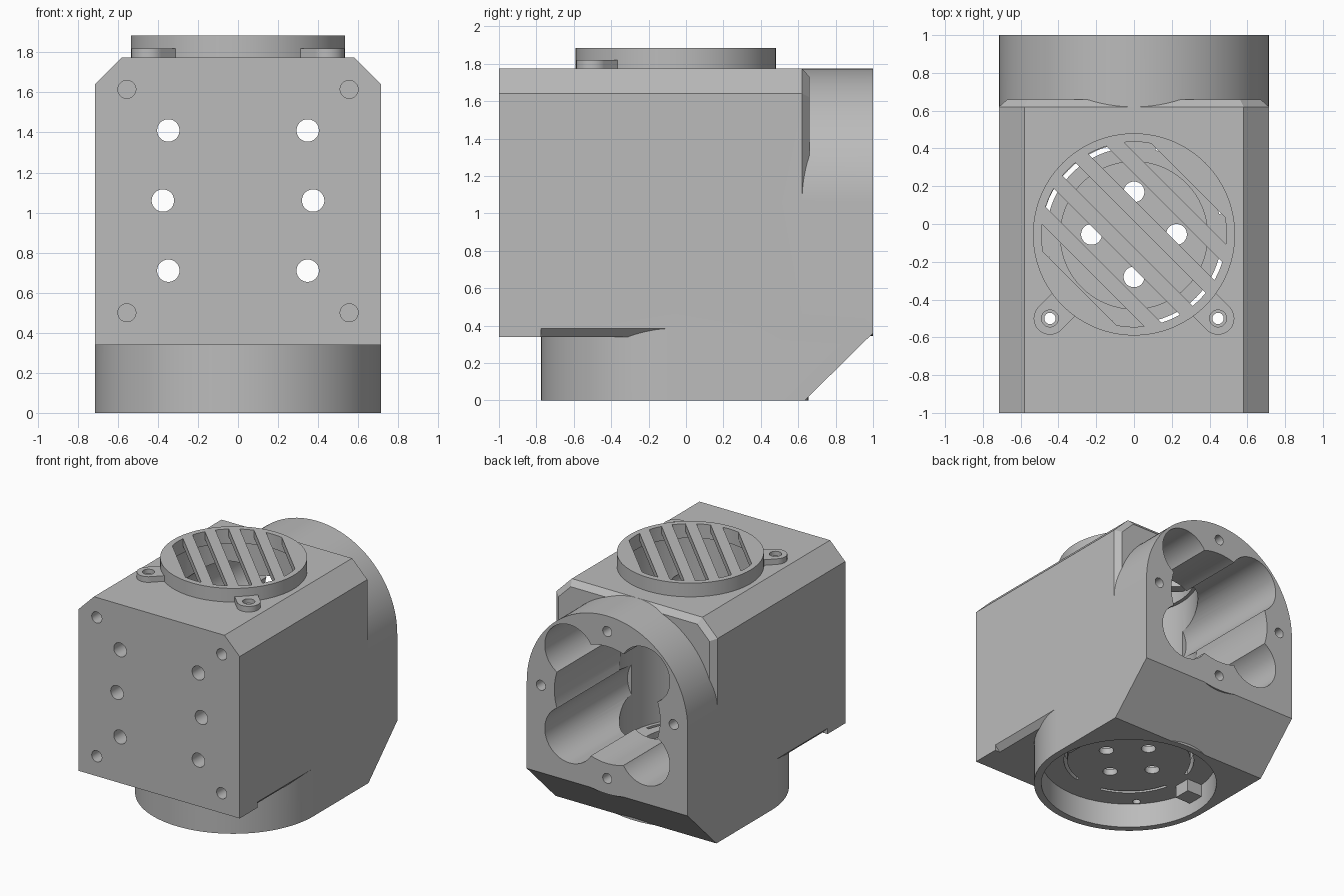
import bpy, bmesh, math
from mathutils import Matrix, Vector

cube = bpy.data.objects.get("Cube")
if cube:
    bpy.data.objects.remove(cube, do_unlink=True)

grey = bpy.data.materials.new("plain_grey")
grey.use_nodes = True
COLOUR = (0.5, 0.5, 0.5, 1)
grey.diffuse_color = COLOUR
grey.node_tree.nodes["Principled BSDF"].inputs["Base Color"].default_value = COLOUR

R = 0.715          # outer radius of both sockets, half width of the housing
CY, CZ = -0.06, 1.06   # centre of the vertical and of the rear socket
TOP = 1.775


def obj_from(bm, name):
    bmesh.ops.recalc_face_normals(bm, faces=bm.faces[:])
    me = bpy.data.meshes.new(name)
    bm.to_mesh(me)
    bm.free()
    me.materials.append(grey)
    ob = bpy.data.objects.new(name, me)
    bpy.context.collection.objects.link(ob)
    return ob


def loft(name, rings):
    """Closed solid through rings with equal point counts."""
    bm = bmesh.new()
    loops = [[bm.verts.new(p) for p in ring] for ring in rings]
    bm.faces.new(loops[0])
    bm.faces.new(loops[-1])
    n = len(loops[0])
    for a, b in zip(loops, loops[1:]):
        for i in range(n):
            j = (i + 1) % n
            bm.faces.new((a[i], a[j], b[j], b[i]))
    return obj_from(bm, name)


def prism_y(name, pts, y0, y1):
    return loft(name, [[(x, y, z) for x, z in pts] for y in (y0, y1)])


def box(name, lo, hi):
    pts = [(lo[0], lo[2]), (hi[0], lo[2]), (hi[0], hi[2]), (lo[0], hi[2])]
    return prism_y(name, pts, lo[1], hi[1])


def cyl(name, axis, r, u, v, a, b, n=64):
    """Cylinder along z at (x=u, y=v), or along y at (x=u, z=v)."""
    rings = []
    for h in (a, b):
        ring = []
        for i in range(n):
            t = 2 * math.pi * (i + 0.5) / n if n < 64 else 2 * math.pi * i / n
            p, q = u + r * math.cos(t), v + r * math.sin(t)
            ring.append((p, q, h) if axis == "z" else (p, h, q))
        rings.append(ring)
    return loft(name, rings)


def combine(ob, tool, op="DIFFERENCE"):
    mod = ob.modifiers.new("bool", "BOOLEAN")
    mod.operation, mod.object, mod.solver = op, tool, "EXACT"
    deps = bpy.context.evaluated_depsgraph_get()
    me = bpy.data.meshes.new_from_object(ob.evaluated_get(deps))
    ob.modifiers.clear()
    ob.data = me
    bpy.data.objects.remove(tool, do_unlink=True)


def drill(ob, axis, r, u, v, a, b, n=64):
    combine(ob, cyl("drill", axis, r, u, v, a, b, n))


# Housing block: chamfered top edges, bevelled rear rim
def outline(d, y):
    k = R - d
    half = [(k, 0.34), (k, 1.64 - d * 0.41), (0.58 - d * 0.41, TOP - d)]
    pts = half + [(-x, z) for x, z in reversed(half)]
    return [(x, y, z) for x, z in pts]


housing = loft("housing", [outline(0, -1), outline(0, 0.62), outline(0.045, 0.66)])
for s in (-1, 1):
    wedge = [(s * 0.67, 0.34), (s * 0.67, 0.3), (s * 0.8, 0.3), (s * 0.8, 0.47)]
    combine(housing, prism_y("wedge", wedge, -0.775, 0.7))

# Rear elbow block with sloping underside, and the two round sockets
elbow_pts = [(CY, 0), (0.635, 0), (1, 0.36), (1, CZ), (CY, CZ)]
elbow = loft("elbow", [[(x, y, z) for y, z in elbow_pts] for x in (-R, R)])
combine(housing, elbow, "UNION")
combine(housing, cyl("bottom_socket", "z", R, 0, CY, 0, 0.5, 128), "UNION")
combine(housing, cyl("rear_socket", "y", R, 0, CZ, 0.5, 1, 128), "UNION")

# Vertical chamber, floor well and recess underneath
drill(housing, "z", 0.52, 0, CY, 0.3, 2)
drill(housing, "z", 0.39, 0, CY, 0.25, 0.4)
drill(housing, "z", 0.66, 0, CY, -0.1, 0.2)

# Clover-shaped rear tunnel
drill(housing, "y", 0.47, 0, CZ, CY, 1.1)
for sx in (-1, 1):
    for sz in (-1, 1):
        drill(housing, "y", 0.22, sx * 0.335, CZ + sz * 0.335, CY + 0.01, 1.1)

# Four rear screw holes and four floor holes
for dx, dv in ((1, 0), (-1, 0), (0, 1), (0, -1)):
    drill(housing, "y", 0.04, dx * 0.59, CZ + dv * 0.59, 0.8, 1.1, 24)
    drill(housing, "z", 0.055, dx * 0.225, CY + 0.005 + dv * 0.225, 0.1, 0.4, 32)

# Narrow curved floor slots between the four bridges
for k in range(4):
    arc = [math.radians(90 * k + 14 + 62 * i / 12) for i in range(13)]
    pts = [(0.49 * math.cos(t), CY + 0.49 * math.sin(t)) for t in arc]
    pts += [(0.465 * math.cos(t), CY + 0.465 * math.sin(t)) for t in reversed(arc)]
    combine(housing, loft("slot", [[(x, y, z) for x, y in pts] for z in (0.1, 0.4)]))

# Front holes, and the lug bolt bores
for s in (-1, 1):
    for x, z in ((0.348, 1.41), (0.375, 1.06), (0.348, 0.71)):
        drill(housing, "y", 0.056, s * x, z, -1.1, 0, 32)
    for z in (1.615, 0.5):
        drill(housing, "y", 0.045, s * 0.555, z, -1.1, -0.88, 24)
    drill(housing, "z", 0.03, s * 0.445, -0.5, -0.1, 2, 24)

# Stop blocks inside the bottom recess
for s, side in ((-1, "right"), (1, "left")):
    x0, x1 = sorted((s * 0.52, s * 0.67))
    box(side + "_stop_block", (x0, CY - 0.07, 0.1), (x1, CY + 0.07, 0.21))

# Round vent cover with diagonal slots
vent = cyl("vent_cover", "z", 0.535, 0, CY + 0.005, TOP - 0.005, 1.885, 128)
drill(vent, "z", 0.49, 0, CY + 0.005, 1.6, 1.825)
for i in range(-2, 3):
    tool = box("vent_slot", (-0.7, -0.049, 1.7), (0.7, 0.049, 2))
    turn = Matrix.Rotation(math.radians(-45), 4, "Z")
    shift = Vector((1, 1, 0)).normalized() * (i * 0.178)
    tool.data.transform(Matrix.Translation(Vector((0, CY + 0.005, 0)) + shift) @ turn)
    combine(tool, cyl("vent_bore", "z", 0.49, 0, CY + 0.005, 1.6, 2.1), "INTERSECT")
    combine(vent, tool)

# Mounting lugs beside the vent cover
for s, side in ((-1, "right"), (1, "left")):
    lug = cyl(side + "_lug", "z", 0.086, s * 0.445, -0.5, TOP - 0.005, 1.82, 48)
    arm = box("arm", (-0.086, 0, TOP - 0.005), (0.086, 0.14, 1.82))
    arm.data.transform(Matrix.Translation((s * 0.445, -0.5, 0))
                       @ Matrix.Rotation(math.radians(45 * s), 4, "Z"))
    combine(lug, arm, "UNION")
    drill(lug, "z", 0.045, s * 0.445, -0.5, 1.785, 2, 32)
    drill(lug, "z", 0.03, s * 0.445, -0.5, 1.7, 2, 24)

# Smooth the round walls and keep the edges sharp
bpy.ops.object.select_all(action="DESELECT")
for ob in bpy.context.collection.objects:
    if ob.type == "MESH" and grey.name in ob.data.materials:
        ob.select_set(True)
        bpy.context.view_layer.objects.active = ob
bpy.ops.object.shade_smooth_by_angle(angle=math.radians(25))
